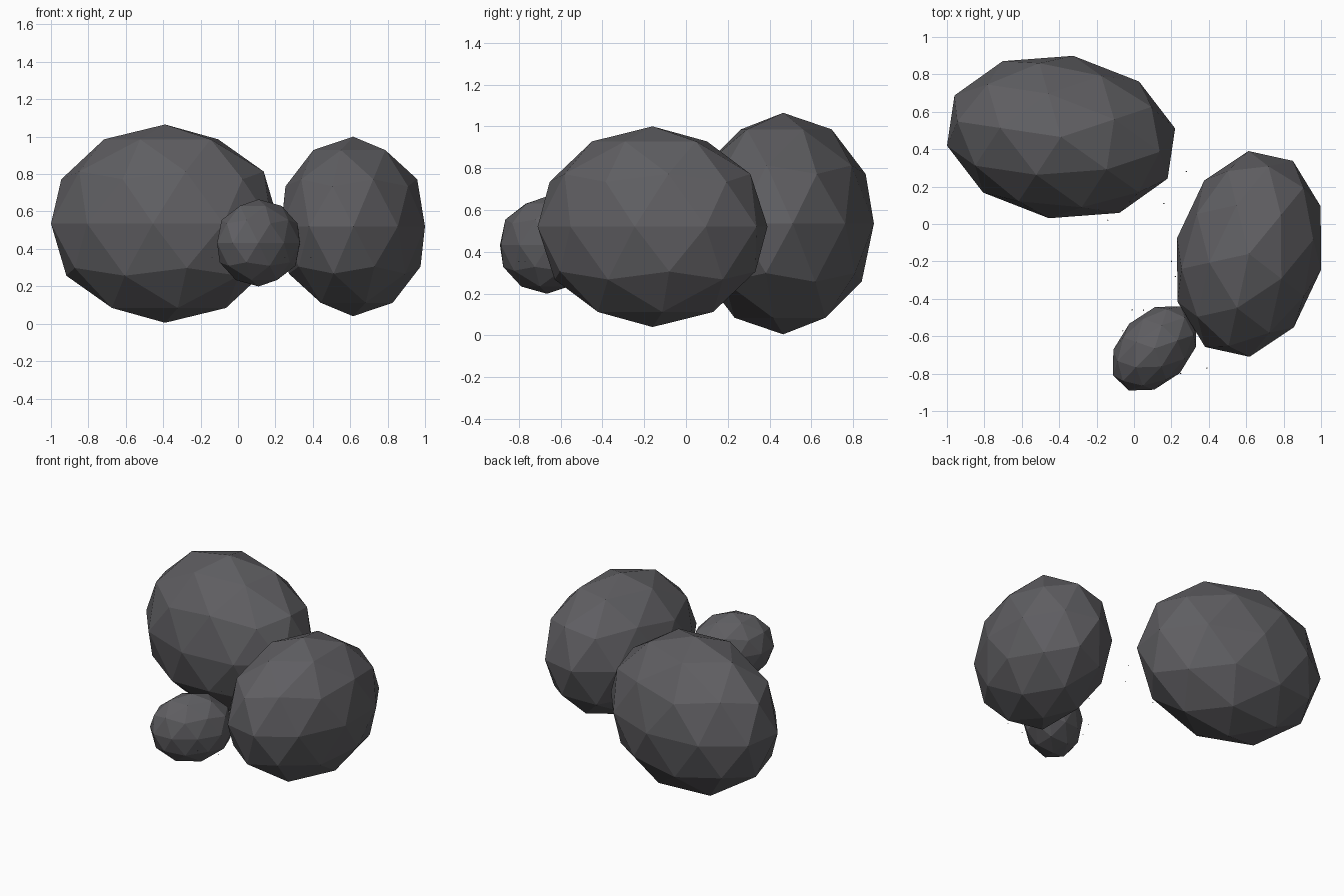
import bpy
from math import radians

cube = bpy.data.objects.get("Cube")
if cube:
    bpy.data.objects.remove(cube, do_unlink=True)

# Single dark stone colour
stone = bpy.data.materials.new("dark_stone_grey")
stone.use_nodes = True
colour = (0.115, 0.113, 0.122, 1.0)
stone.diffuse_color = colour
bsdf = stone.node_tree.nodes["Principled BSDF"]
bsdf.inputs["Base Color"].default_value = colour
bsdf.inputs["Roughness"].default_value = 0.9


def faceted_rock(name, centre, radii, turn, detail=2):
    """Low-poly ellipsoid stone, turned about the vertical axis."""
    bpy.ops.mesh.primitive_ico_sphere_add(
        subdivisions=detail, radius=1, location=centre,
        rotation=(0, 0, radians(turn)))
    rock = bpy.context.object
    rock.name = name
    rock.scale = radii
    rock.data.materials.append(stone)
    bpy.ops.object.shade_flat()
    return rock


# Three boulders
faceted_rock("large_boulder", (-0.39, 0.465, 0.535), (0.627, 0.439, 0.53), 171.5)
faceted_rock("medium_boulder", (0.615, -0.16, 0.52), (0.564, 0.394, 0.48), 257.5)
faceted_rock("small_boulder", (0.11, -0.665, 0.432), (0.271, 0.189, 0.233), 225.7)

# Tiny stone chips scattered between the boulders
chips = [(0.28, 0.28), (0.16, 0.11), (-0.14, 0.02), (0.20, -0.20), (0.22, -0.28),
         (-0.01, -0.46), (0.05, -0.46), (-0.06, -0.57), (0.25, -0.80), (0.39, -0.77)]
for i, (x, y) in enumerate(chips):
    faceted_rock(f"stone_chip_{i + 1}", (x, y, 0.355), (0.005, 0.003, 0.002), 40 * i, 1)
